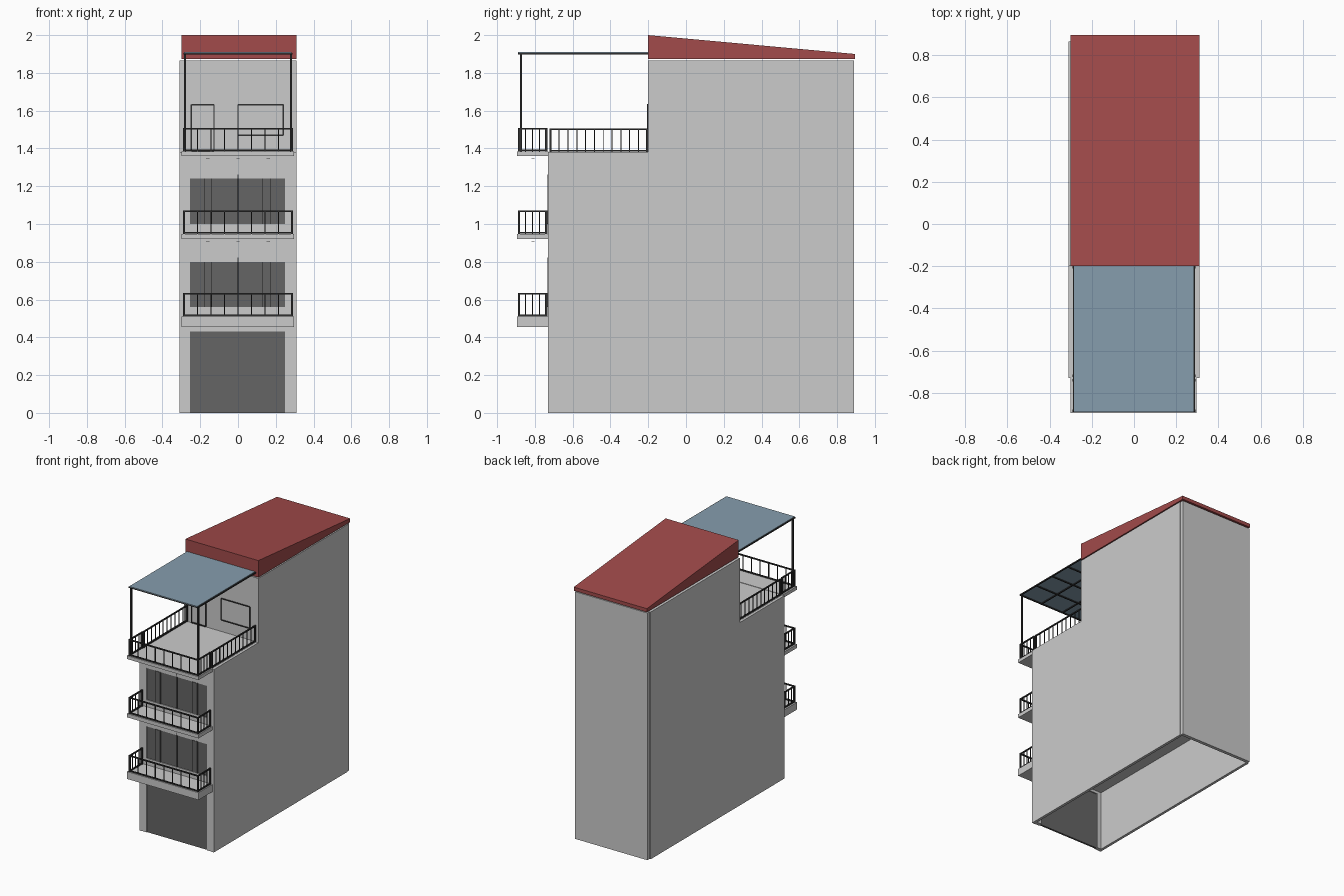
import bpy, bmesh
from mathutils import Matrix, Vector

if "Cube" in bpy.data.objects:
    bpy.data.objects.remove(bpy.data.objects["Cube"])


def material(name, rgb):
    m = bpy.data.materials.new(name)
    m.diffuse_color = (*rgb, 1)
    m.use_nodes = True
    m.node_tree.nodes["Principled BSDF"].inputs["Base Color"].default_value = m.diffuse_color
    return m


DARK = material("dark_panel", (0.13, 0.13, 0.13))
METAL = material("rail_metal", (0.03, 0.03, 0.03))
RED = material("roof_red", (0.36, 0.07, 0.07))
BLUE = material("canopy_blue", (0.24, 0.34, 0.42))


def finish(name, bm, mat=None):
    bmesh.ops.recalc_face_normals(bm, faces=bm.faces)
    me = bpy.data.meshes.new(name)
    bm.to_mesh(me)
    bm.free()
    ob = bpy.data.objects.new(name, me)
    bpy.context.collection.objects.link(ob)
    if mat:
        me.materials.append(mat)
    return ob


def boxes(name, items, mat=None):
    """One object from boxes given as (x0, x1, y0, y1, z0, z1)."""
    bm = bmesh.new()
    for x0, x1, y0, y1, z0, z1 in items:
        mid = Vector((x0 + x1, y0 + y1, z0 + z1)) / 2
        size = Matrix.Diagonal((x1 - x0, y1 - y0, z1 - z0, 1))
        bmesh.ops.create_cube(bm, size=1, matrix=Matrix.Translation(mid) @ size)
    return finish(name, bm, mat)


def slab_x(name, profile, x0, x1, mat=None):
    """Extrude a (y, z) profile along x."""
    bm = bmesh.new()
    f = bm.faces.new([bm.verts.new((x0, y, z)) for y, z in profile])
    r = bmesh.ops.extrude_face_region(bm, geom=[f])
    verts = [v for v in r["geom"] if isinstance(v, bmesh.types.BMVert)]
    bmesh.ops.translate(bm, verts=verts, vec=(x1 - x0, 0, 0))
    return finish(name, bm, mat)


def bar(p, q, t):
    """Square bar of thickness t along an axis from p to q."""
    out = []
    for i in range(3):
        pad = t / 2 if abs(p[i] - q[i]) < 1e-6 else 0
        out += [min(p[i], q[i]) - pad, max(p[i], q[i]) + pad]
    return tuple(out)


def railing(a, b, z, n, h=0.12):
    """Rails, end posts and n-1 balusters between plan points a and b."""
    out = [bar((*a, z + k), (*b, z + k), 0.009) for k in (0.006, h)]
    for i in range(n + 1):
        x, y = (a[k] + (b[k] - a[k]) * i / n for k in (0, 1))
        out.append(bar((x, y, z), (x, y, z + h + 0.004), 0.011 if i in (0, n) else 0.005))
    return out


def frame(x0, x1, z0, z1, y, t=0.007):
    """Rectangular outline facing the front."""
    return [bar((x0, y, z0), (x0, y, z1), t), bar((x1, y, z0), (x1, y, z1), t),
            bar((x0, y, z0), (x1, y, z0), t), bar((x0, y, z1), (x1, y, z1), t)]


# Stepped side walls and back wall
side = [(-0.73, 0), (0.865, 0), (0.865, 1.865), (-0.2, 1.865), (-0.2, 1.38), (-0.73, 1.38)]
slab_x("left_wall", side, -0.31, -0.29)
slab_x("right_wall", side, 0.29, 0.31)
boxes("back_wall", [(-0.3, 0.305, 0.865, 0.89, 0, 1.865)])

# Front wall around the garage and the two window bands
FY = (-0.728, -0.70)
boxes("front_wall", [(-0.29, -0.255, *FY, 0, 1.38), (0.25, 0.29, *FY, 0, 1.38)] +
      [(-0.255, 0.25, *FY, a, b) for a, b in ((0.43, 0.56), (0.80, 1.0), (1.24, 1.38))])
boxes("terrace_wall", [(-0.29, 0.29, -0.199, -0.175, 1.38, 1.865)])
boxes("floors", [(-0.29, 0.29, -0.70, 0.865, z - 0.03, z) for z in (0.48, 0.94)] +
      [(-0.29, 0.29, -0.728, 0.865, 1.352, 1.382), (-0.29, 0.29, -0.175, 0.865, 1.84, 1.864)])

# Garage door and windows
boxes("garage_door", [(-0.255, 0.25, -0.722, -0.708, 0, 0.43)], DARK)
for i, z in enumerate((0.56, 1.0), 1):
    boxes(f"window_{i}", [(-0.255, 0.25, -0.722, -0.708, z, z + 0.24)], DARK)
    boxes(f"window_frames_{i}", [(x, x + 0.042, -0.732, -0.72, z, z + 0.24)
                                 for x in (-0.18, 0.13)], DARK)
    boxes(f"window_mullion_{i}", [bar((0, -0.73, z), (0, -0.73, z + 0.262), 0.005)], METAL)
boxes("terrace_door_frame", frame(-0.247, -0.127, 1.386, 1.632, -0.202), METAL)
boxes("terrace_window_frame", frame(0, 0.24, 1.47, 1.632, -0.202), METAL)

# Balconies with railings and ceiling lights
for i, (z0, z1) in enumerate(((0.455, 0.51), (0.92, 0.948), (1.36, 1.385)), 1):
    boxes(f"balcony_slab_{i}", [(-0.30, 0.297, -0.895, -0.728, z0, z1)])
    rails = railing((-0.285, -0.885), (0.285, -0.885), z1, 8)
    for x in (-0.285, 0.285):
        rails += railing((x, -0.885), (x, -0.74), z1, 4)
    boxes(f"balcony_railing_{i}", rails, METAL)
    if i > 1:
        bm = bmesh.new()
        for x in (-0.16, 0, 0.16):
            bmesh.ops.create_cone(bm, cap_ends=True, segments=16, radius1=0.009, radius2=0.009,
                                  depth=0.003, matrix=Matrix.Translation((x, -0.81, z0 - 0.014)))
        finish(f"balcony_lights_{i}", bm)

# Terrace side railings
boxes("terrace_railing", [b for x in (-0.285, 0.285)
                          for b in railing((x, -0.718), (x, -0.205), 1.382, 11)], METAL)

# Canopy: posts, beam grid and sheet
posts = [bar((x, -0.873, 1.385), (x, -0.873, 1.90), 0.011) for x in (-0.28, 0.28)]
beams = [bar((x, -0.89, 1.902), (x, -0.2, 1.902), 0.009) for x in (-0.285, -0.095, 0.095, 0.285)]
beams += [bar((-0.285, y, 1.902), (0.285, y, 1.902), 0.009)
          for y in (-0.885, -0.715, -0.545, -0.375, -0.205)]
boxes("canopy_frame", posts + beams, METAL)
boxes("canopy_sheet", [(-0.285, 0.282, -0.89, -0.198, 1.905, 1.91)], BLUE)

# Sloped roof
slab_x("roof", [(-0.2, 1.873), (0.895, 1.873), (0.895, 1.9), (-0.2, 2.0)], -0.30, 0.31, RED)
